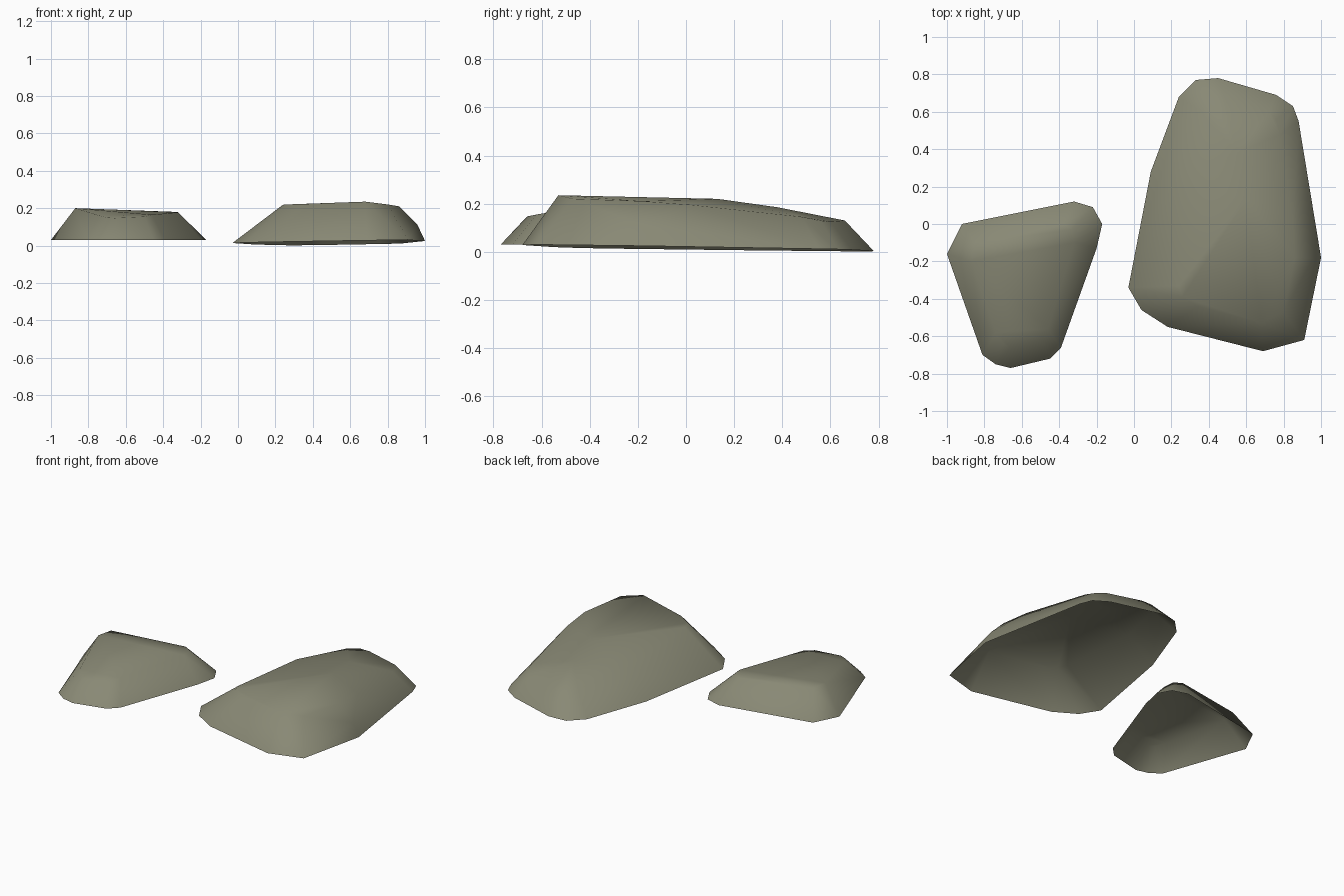
import bpy, bmesh

if "Cube" in bpy.data.objects:
    bpy.data.objects.remove(bpy.data.objects["Cube"])

stone = bpy.data.materials.new("mossy_grey_stone")
stone.diffuse_color = (0.25, 0.25, 0.178, 1)
stone.use_nodes = True
stone.node_tree.nodes["Principled BSDF"].inputs["Base Color"].default_value = stone.diffuse_color


def rock(name, outline, base_z, crown):
    """Open-bottomed rock shell: hull of a ground outline and a crown, underside removed."""
    bm = bmesh.new()
    for x, y in outline:
        bm.verts.new((x, y, base_z(x, y)))
    for p in crown:
        bm.verts.new(p)
    res = bmesh.ops.convex_hull(bm, input=bm.verts[:])
    junk = {g for g in res["geom_interior"] + res["geom_unused"]
            if isinstance(g, bmesh.types.BMVert)}
    bmesh.ops.delete(bm, geom=list(junk), context='VERTS')
    bmesh.ops.recalc_face_normals(bm, faces=bm.faces[:])
    bm.normal_update()
    under = [f for f in bm.faces if f.normal.z < -0.6]
    bmesh.ops.delete(bm, geom=under, context='FACES')
    for f in bm.faces:
        f.smooth = True
    me = bpy.data.meshes.new(name)
    bm.to_mesh(me)
    bm.free()
    me.materials.append(stone)
    ob = bpy.data.objects.new(name, me)
    bpy.context.collection.objects.link(ob)
    return ob


# Large rock on the right, sunk slightly towards the back
rock("large_rock",
     [(-.03, -.34), (.04, -.46), (.18, -.55), (.69, -.68), (.91, -.62), (1, -.18),
      (.88, .55), (.85, .63), (.76, .69), (.45, .78), (.33, .77), (.24, .68), (.09, .28)],
     lambda x, y: .009 + .013 * x - .015 * y,
     [(.24, -.33, .218), (.26, -.39, .22), (.34, -.44, .222), (.68, -.53, .235),
      (.80, -.47, .22), (.86, -.18, .21), (.96, -.18, .11), (.85, .02, .195),
      (.78, .48, .145), (.76, .56, .128), (.72, .60, .125), (.49, .66, .13),
      (.42, .66, .13), (.36, .60, .135), (.25, .25, .17),
      (.6, .13, .22), (.55, .38, .185)])

# Small rock on the left
rock("small_rock",
     [(-1, -.16), (-.92, 0), (-.32, .12), (-.22, .09), (-.17, 0), (-.2, -.13),
      (-.39, -.66), (-.45, -.72), (-.66, -.77), (-.74, -.75), (-.81, -.7)],
     lambda x, y: .03,
     [(-.87, -.2, .2), (-.85, -.1, .198), (-.38, 0, .18), (-.33, -.03, .18),
      (-.32, -.1, .178), (-.46, -.56, .165), (-.5, -.62, .155), (-.66, -.66, .147),
      (-.7, -.64, .15), (-.74, -.58, .16)])
